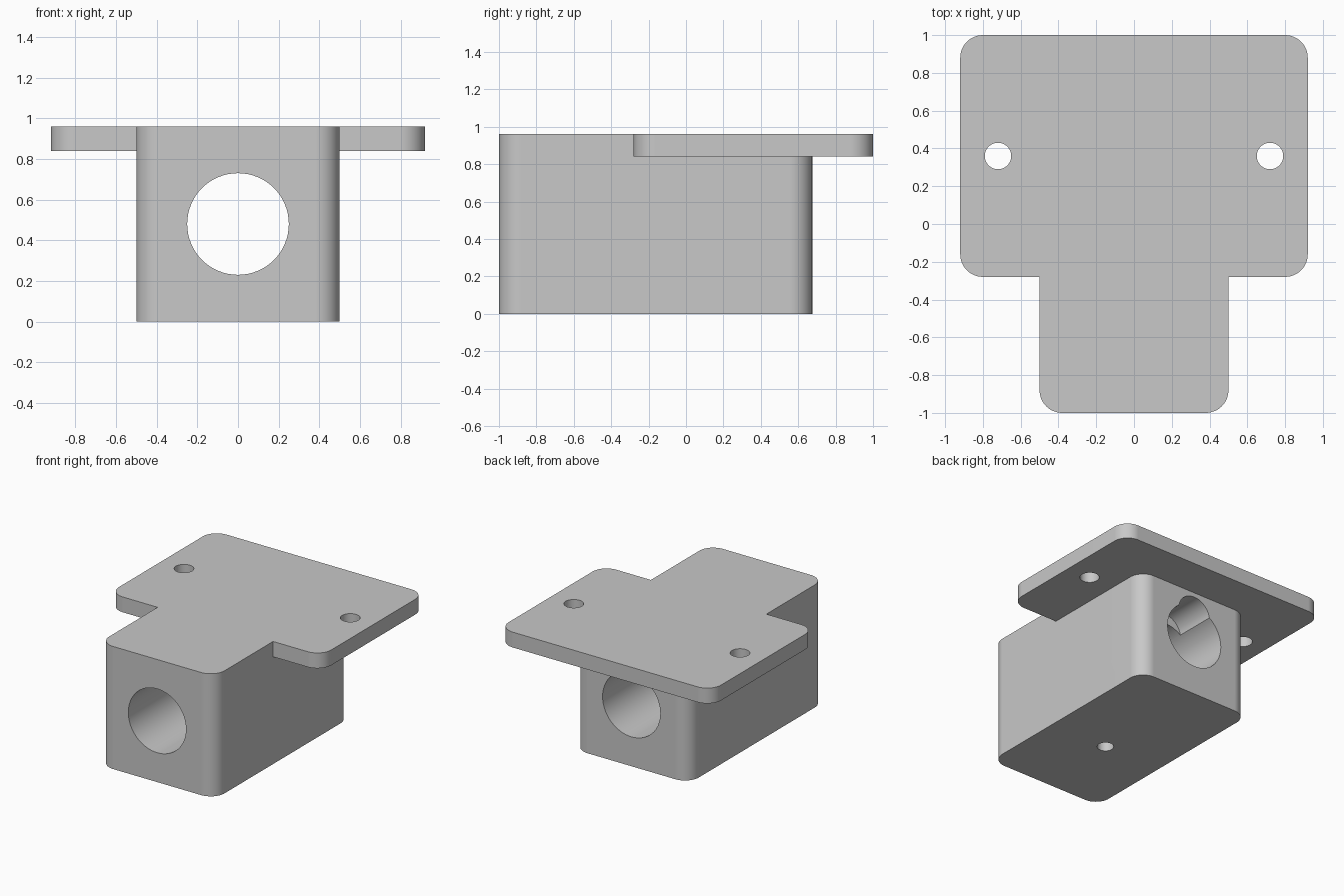
import bpy
import math
from mathutils import Vector

if "Cube" in bpy.data.objects:
    bpy.data.objects.remove(bpy.data.objects["Cube"])

HEIGHT = 0.96
CORNER = 0.12

grey = bpy.data.materials.new("plain grey")
grey.use_nodes = True
colour = (0.58, 0.58, 0.58, 1)
grey.diffuse_color = colour
grey.node_tree.nodes["Principled BSDF"].inputs["Base Color"].default_value = colour


def rounded_slab(name, half_x, y0, y1, z0, z1, steps=12):
    """Upright block with four rounded vertical edges."""
    centres = [(half_x - CORNER, y1 - CORNER), (CORNER - half_x, y1 - CORNER),
               (CORNER - half_x, y0 + CORNER), (half_x - CORNER, y0 + CORNER)]
    outline = []
    for corner, (cx, cy) in enumerate(centres):
        for i in range(steps + 1):
            a = (corner + i / steps) * math.pi / 2
            outline.append((cx + CORNER * math.cos(a), cy + CORNER * math.sin(a)))
    n = len(outline)
    verts = [(x, y, z) for z in (z0, z1) for x, y in outline]
    faces = [tuple(reversed(range(n))), tuple(range(n, 2 * n))]
    faces += [(i, (i + 1) % n, n + (i + 1) % n, n + i) for i in range(n)]
    mesh = bpy.data.meshes.new(name)
    mesh.from_pydata(verts, [], faces)
    mesh.materials.append(grey)
    obj = bpy.data.objects.new(name, mesh)
    bpy.context.collection.objects.link(obj)
    return obj


def rod(name, start, end, radius):
    """Cylinder between two points, used as a drill."""
    start, end = Vector(start), Vector(end)
    axis = end - start
    bpy.ops.mesh.primitive_cylinder_add(
        vertices=64, radius=radius, depth=axis.length, location=(start + end) / 2,
        rotation=axis.to_track_quat('Z', 'Y').to_euler())
    obj = bpy.context.object
    obj.name = name
    obj.hide_render = True
    obj.data.materials.append(grey)
    return obj


def combine(target, tool, operation):
    mod = target.modifiers.new(tool.name, 'BOOLEAN')
    mod.operation = operation
    mod.solver = 'EXACT'
    mod.object = tool
    bpy.ops.object.select_all(action='DESELECT')
    target.select_set(True)
    bpy.context.view_layer.objects.active = target
    bpy.ops.object.modifier_apply(modifier=mod.name)
    bpy.data.objects.remove(tool)


# Block with a wide flange flush with its top
block = rounded_slab("bored_block_with_flange", 0.5, -1, 0.675, 0, HEIGHT)
flange = rounded_slab("flange", 0.92, -0.28, 1, 0.84, HEIGHT)
combine(block, flange, 'UNION')

# Main bore, short relief above it at the back, drain hole, screw holes
drills = [
    rod("main_bore", (0, -1.2, 0.48), (0, 1.2, 0.48), 0.25),
    rod("back_relief", (0, 0.35, 0.66), (0, 0.8, 0.66), 0.145),
    rod("bottom_hole", (0, -0.32, -0.1), (0, -0.32, 0.45), 0.06),
]
drills += [rod("screw_hole", (x, 0.36, 0.7), (x, 0.36, 1.1), 0.07) for x in (-0.72, 0.72)]
for drill in drills:
    combine(block, drill, 'DIFFERENCE')

# Smooth the round walls and keep the flats crisp
bpy.ops.object.shade_smooth_by_angle(angle=math.radians(30))
weighted = block.modifiers.new("flat_faces", 'WEIGHTED_NORMAL')
weighted.keep_sharp = True
